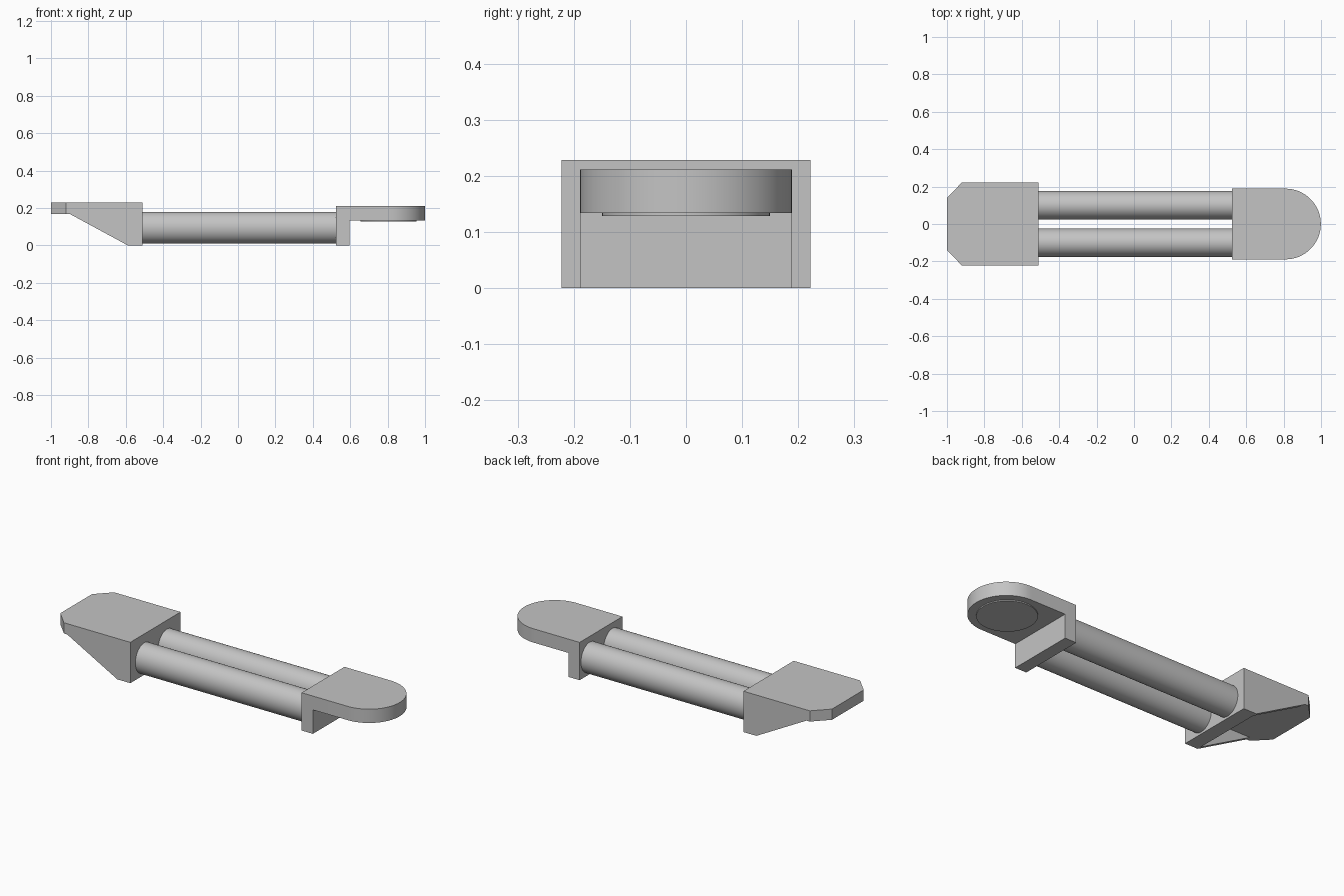
import bpy
import bmesh
from math import cos, sin, pi, radians
from mathutils import Vector

if "Cube" in bpy.data.objects:
    bpy.data.objects.remove(bpy.data.objects["Cube"], do_unlink=True)

grey = bpy.data.materials.new("plain_grey")
grey.use_nodes = True
grey.diffuse_color = (0.55, 0.55, 0.55, 1)
grey.node_tree.nodes["Principled BSDF"].inputs["Base Color"].default_value = grey.diffuse_color


def extrude(name, outline, depth):
    """Solid prism from a closed 3D outline pushed along a depth vector."""
    bm = bmesh.new()
    face = bm.faces.new([bm.verts.new(p) for p in outline])
    swept = bmesh.ops.extrude_face_region(bm, geom=[face])
    moved = [v for v in swept["geom"] if isinstance(v, bmesh.types.BMVert)]
    bmesh.ops.translate(bm, verts=moved, vec=Vector(depth))
    bmesh.ops.recalc_face_normals(bm, faces=bm.faces)
    mesh = bpy.data.meshes.new(name)
    bm.to_mesh(mesh)
    bm.free()
    obj = bpy.data.objects.new(name, mesh)
    bpy.context.collection.objects.link(obj)
    mesh.materials.append(grey)
    bpy.ops.object.select_all(action="DESELECT")
    obj.select_set(True)
    bpy.context.view_layer.objects.active = obj
    bpy.ops.object.shade_smooth_by_angle(angle=radians(30))
    return obj


def side_prism(name, profile, y0, y1):
    """Prism with an x-z profile running from y0 to y1."""
    return extrude(name, [(x, y0, z) for x, z in profile], (0, y1 - y0, 0))


def arc(radius, start, end, steps):
    return [(radius * cos(start + (end - start) * i / steps),
             radius * sin(start + (end - start) * i / steps)) for i in range(steps + 1)]


# Chamfered end: top plate, upright wall and two side gussets
W = 0.222
plate = [(-0.51, -W), (-0.51, W), (-0.92, W), (-1, 0.14), (-1, -0.14), (-0.92, -W)]
extrude("chamfered_top_plate", [(x, y, 0.168) for x, y in plate], (0, 0, 0.06))
side_prism("chamfered_end_wall", [(-0.51, 0), (-0.51, 0.168), (-0.59, 0.168), (-0.59, 0)], -W, W)
gusset = [(-0.59, 0), (-0.59, 0.168), (-0.9, 0.168)]
for label, s in (("left", -1), ("right", 1)):
    side_prism("gusset_" + label, gusset, s * W, s * (W - 0.025))

# Twin rods, slightly taller than wide
for label, y in (("front", -0.1), ("back", 0.1)):
    ring = [(-0.51, y + 0.077 * a, 0.095 + 0.084 * b) for a, b in arc(1, 0, 2 * pi, 48)[:-1]]
    extrude("rod_" + label, ring, (1.035, 0, 0))

# Rounded end: wall, rounded arm and the thin round pad beneath it
R = 0.189
side_prism("rounded_end_wall", [(0.525, 0), (0.595, 0), (0.595, 0.134), (0.525, 0.134)], -R, R)
arm = [(0.525, R), (0.525, -R)] + [(0.81 + x, y) for x, y in arc(R, -pi / 2, pi / 2, 32)]
extrude("rounded_arm", [(x, y, 0.134) for x, y in arm], (0, 0, 0.077))
pad = [(0.805 + x, y, 0.134) for x, y in arc(0.15, 0, 2 * pi, 48)[:-1]]
extrude("round_pad", pad, (0, 0, -0.006))
